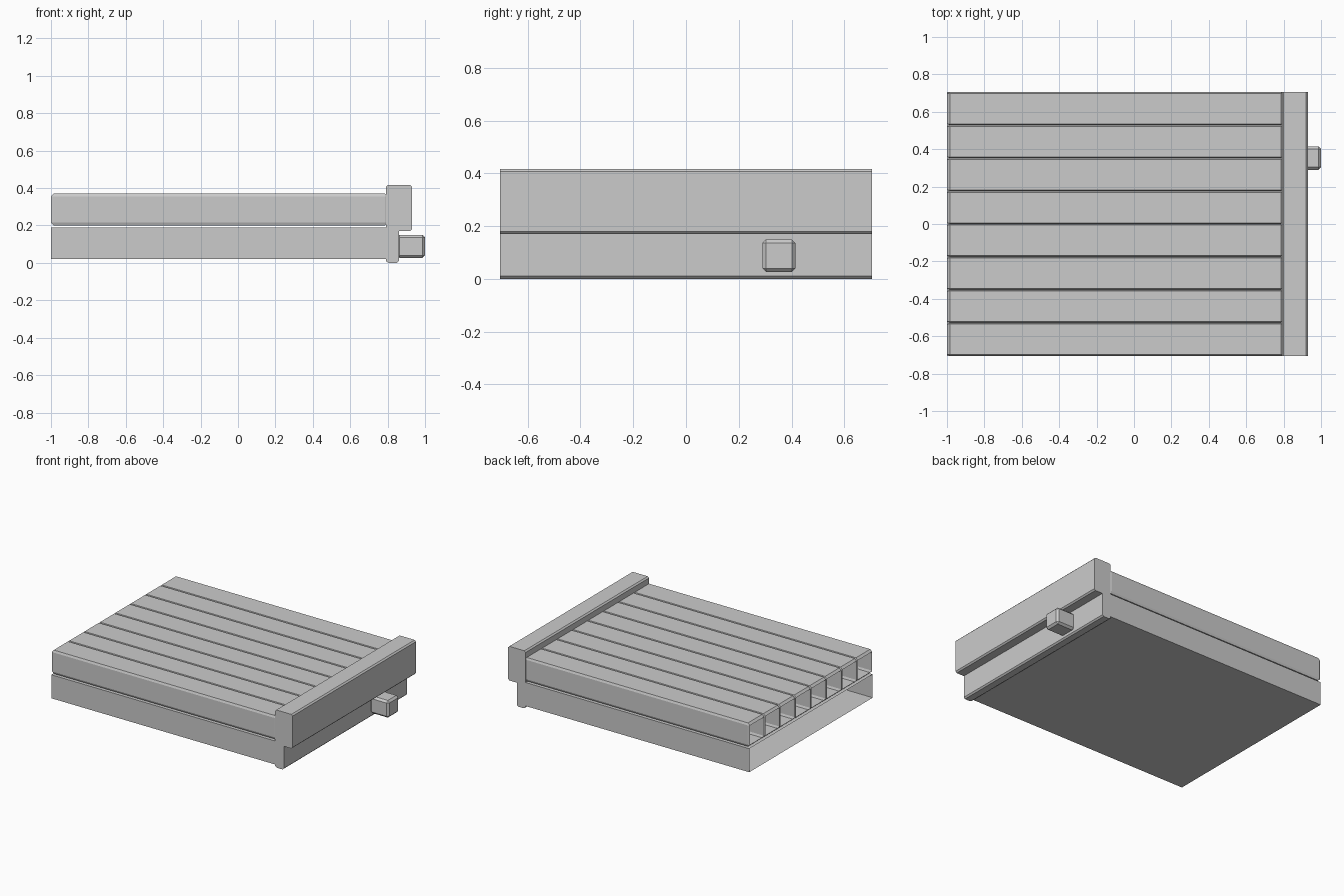
import bpy, bmesh
from mathutils import Vector

if "Cube" in bpy.data.objects:
    bpy.data.objects.remove(bpy.data.objects["Cube"])


def finish(name, bm):
    mesh = bpy.data.meshes.new(name)
    bm.to_mesh(mesh)
    bm.free()
    obj = bpy.data.objects.new(name, mesh)
    bpy.context.collection.objects.link(obj)
    return obj


def box(name, lo, hi, chamfer=(0, 0, 0), open_left=False):
    """Box with per-axis chamfer sizes, optionally without its -x end face."""
    lo, hi, c = Vector(lo), Vector(hi), Vector(chamfer)
    mid, half = (lo + hi) / 2, (hi - lo) / 2
    bm = bmesh.new()
    if c.length:
        # each corner becomes three points; their hull is the chamfered box
        for sx in (-1, 1):
            for sy in (-1, 1):
                for sz in (-1, 1):
                    for axis in range(3):
                        p = half - c
                        p[axis] = half[axis]
                        bm.verts.new(mid + Vector((sx * p.x, sy * p.y, sz * p.z)))
        bmesh.ops.convex_hull(bm, input=bm.verts[:])
        bmesh.ops.dissolve_limit(bm, angle_limit=0.01, verts=bm.verts[:], edges=bm.edges[:])
    else:
        bmesh.ops.create_cube(bm, size=2)
        for v in bm.verts:
            v.co = mid + Vector(a * b for a, b in zip(v.co, half))
    bmesh.ops.recalc_face_normals(bm, faces=bm.faces[:])
    if open_left:
        ends = [f for f in bm.faces if f.normal.x < -0.99]
        bmesh.ops.delete(bm, geom=ends, context='FACES')
    return finish(name, bm)


W = 0.705  # half depth of the whole model

# lower hollow tray, open at the left end
box("lower_tray", (-1, -W, 0.02), (0.80, W, 0.19), open_left=True)

# eight hollow slats side by side
pitch = 2 * W / 8
for i in range(8):
    y = -W + i * pitch
    box(f"slat_{i + 1}", (-1, y + 0.0005, 0.20), (0.80, y + pitch - 0.0005, 0.37),
        (0.015, 0.006, 0.015), open_left=True)

# stepped end rail: chamfered profile extruded along y
profile = [(0.80, 0.003), (0.81, 0.003 - 0.003), (0.85, 0), (0.86, 0.01), (0.86, 0.17),
           (0.92, 0.17), (0.93, 0.18), (0.93, 0.407), (0.92, 0.417),
           (0.80, 0.417), (0.79, 0.407), (0.79, 0.01)]
bm = bmesh.new()
face = bm.faces.new([bm.verts.new((x, -W, z)) for x, z in profile])
ext = bmesh.ops.extrude_face_region(bm, geom=[face])
bmesh.ops.translate(bm, vec=(0, 2 * W, 0),
                    verts=[g for g in ext["geom"] if isinstance(g, bmesh.types.BMVert)])
bmesh.ops.recalc_face_normals(bm, faces=bm.faces[:])
finish("end_rail", bm)

# small chamfered knob on the right side
box("knob", (0.85, 0.29, 0.026), (1.0, 0.415, 0.15), (0.014, 0.014, 0.014))
